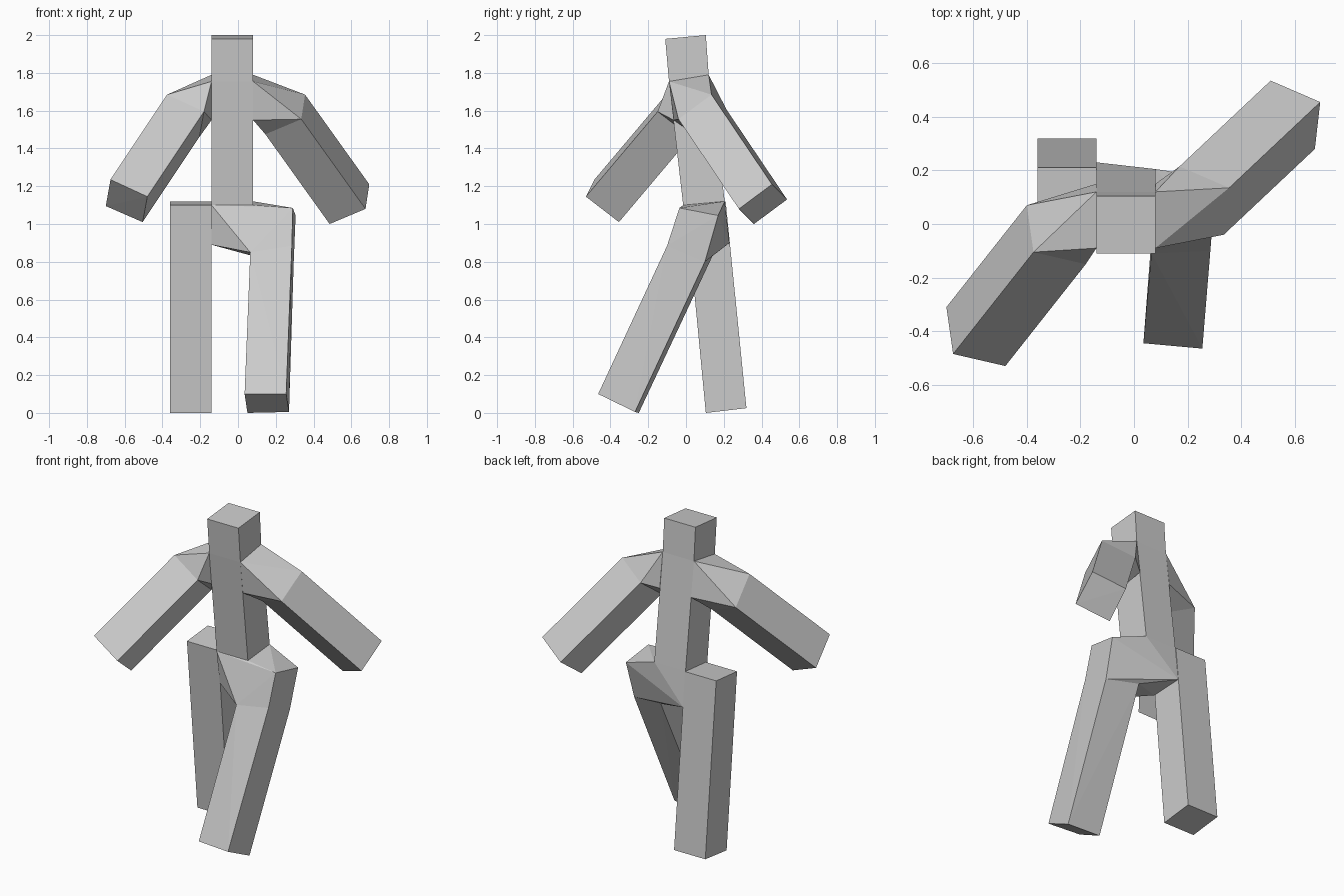
import bpy, bmesh
from mathutils import Vector

if "Cube" in bpy.data.objects:
    bpy.data.objects.remove(bpy.data.objects["Cube"])


def hull(name, points):
    """Flat-faced solid wrapped around a few corner points."""
    bm = bmesh.new()
    for p in points:
        bm.verts.new(p)
    bmesh.ops.convex_hull(bm, input=bm.verts[:])
    bmesh.ops.dissolve_limit(bm, angle_limit=0.01, verts=bm.verts[:], edges=bm.edges[:])
    bmesh.ops.recalc_face_normals(bm, faces=bm.faces[:])
    me = bpy.data.meshes.new(name)
    bm.to_mesh(me)
    bm.free()
    ob = bpy.data.objects.new(name, me)
    bpy.context.collection.objects.link(ob)
    return ob


def ring(yz, xs=(-0.14, 0.08)):
    """Corner points of a y-z section repeated at each x."""
    return [(x, y, z) for x in xs for y, z in yz]


# leaning body column sections: (front, back) corners
head_top = [(-0.11, 1.98), (0.105, 2.0)]
neck = [(-0.09, 1.755), (0.12, 1.79)]
chest = [(-0.065, 1.55), (0.15, 1.57)]
waist = [(-0.015, 1.10), (0.205, 1.12)]

# head and torso
hull("head", ring(head_top + neck))
hull("torso", ring(neck + waist))

# arms: square hand end, swept back to the shoulder, then joined to the torso side
arms = {
    "right": (-0.14, (0.30, 0.38, 0.45),
              [(-0.675, -0.485, 1.235), (-0.48, -0.53, 1.145),
               (-0.505, -0.355, 1.01), (-0.70, -0.31, 1.095)]),
    "left": (0.08, (-0.34, -0.32, 0.475),
             [(0.695, 0.455, 1.21), (0.51, 0.535, 1.13),
              (0.485, 0.36, 1.0), (0.675, 0.28, 1.08)]),
}
for side, (x, sweep, hand) in arms.items():
    top = [Vector(p) + Vector(sweep) for p in hand]
    hull(side + "_arm", hand + top)
    hull(side + "_shoulder", top + ring(neck + chest, (x,)))

# right leg, straight box stepping back
hull("right_leg", ring([(0.105, 0.0), (0.32, 0.025), (0.0, 1.10), (0.21, 1.12)],
                       (-0.36, -0.14)))

# left leg, stepping forward
thigh = [(0.065, -0.11, 0.85), (0.285, -0.10, 0.885),
         (0.295, 0.10, 0.80), (0.08, 0.14, 0.83)]
foot = [(0.035, -0.445, 0.10), (0.255, -0.465, 0.10),
        (0.27, -0.27, 0.005), (0.05, -0.25, 0.0)]
hull("left_leg", foot + thigh)

# pelvis joining the torso and both legs
hull("pelvis", thigh + ring(waist)
     + ring([(0.015, 0.89), (0.23, 0.90)], (-0.14,))
     + [(0.29, -0.035, 1.085), (0.305, 0.17, 1.045)])
